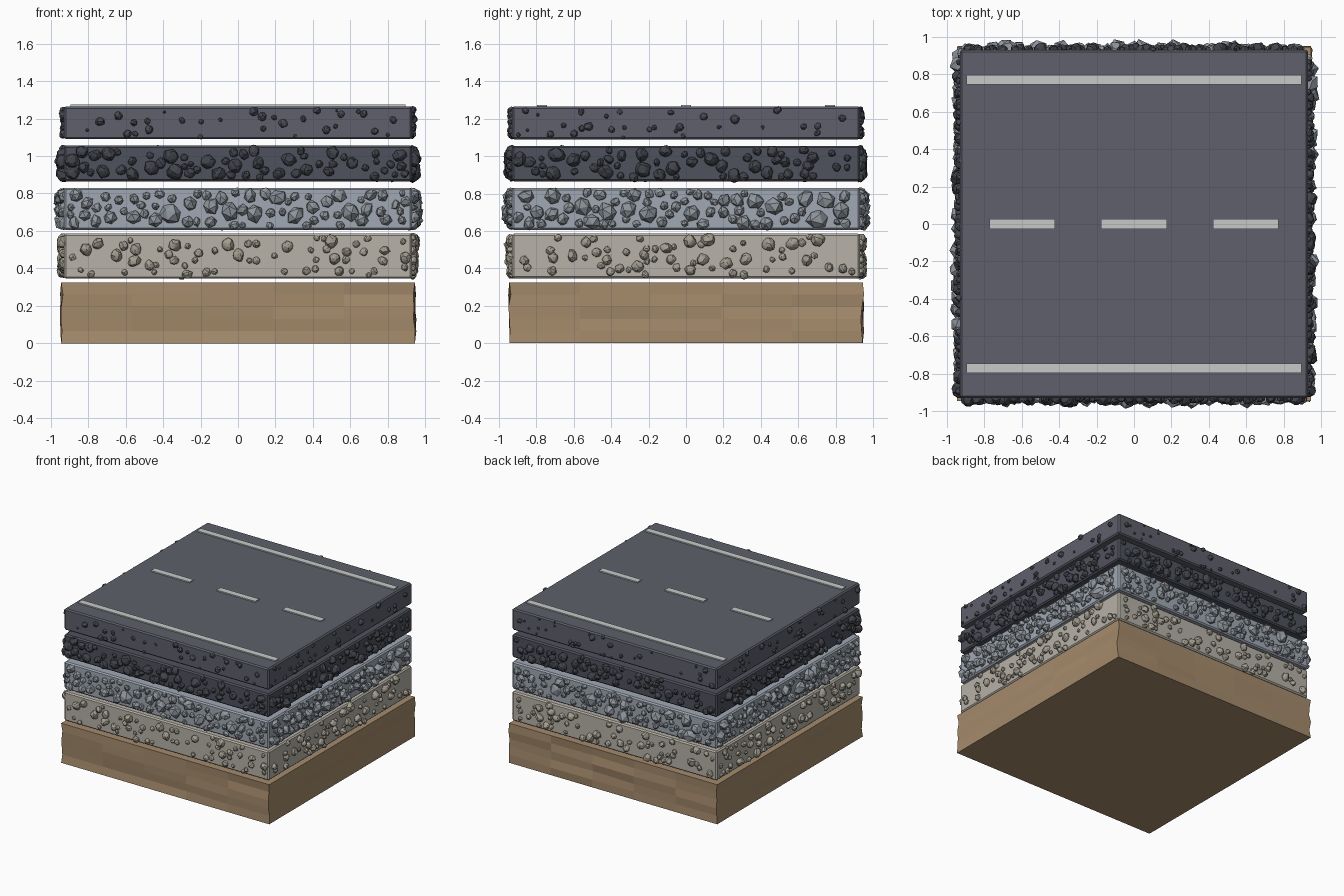
import bpy, bmesh, random
from math import pi
from mathutils import Vector, Matrix, Euler

random.seed(7)
default = bpy.data.objects.get("Cube")
if default:
    bpy.data.objects.remove(default, do_unlink=True)


def material(name, hex_code):
    """Flat colour from an sRGB hex code."""
    rgb = [int(hex_code[i:i + 2], 16) / 255 for i in (0, 2, 4)]
    lin = [c / 12.92 if c < 0.04 else ((c + 0.055) / 1.055) ** 2.4 for c in rgb]
    m = bpy.data.materials.new(name)
    m.use_nodes = True
    m.diffuse_color = (*lin, 1)
    m.node_tree.nodes["Principled BSDF"].inputs["Base Color"].default_value = (*lin, 1)
    return m


def finish(name, bm, mat):
    mesh = bpy.data.meshes.new(name)
    bm.to_mesh(mesh)
    bm.free()
    mesh.materials.append(mat)
    ob = bpy.data.objects.new(name, mesh)
    bpy.context.collection.objects.link(ob)
    return ob


def box(name, lo, hi, mat, bevel=0):
    lo, hi = Vector(lo), Vector(hi)
    bm = bmesh.new()
    bmesh.ops.create_cube(bm, size=1, matrix=Matrix.LocRotScale((lo + hi) / 2, None, hi - lo))
    if bevel:
        bmesh.ops.bevel(bm, geom=bm.edges[:], offset=bevel, segments=1, affect="EDGES")
    return finish(name, bm, mat)


def add_stone(bm, centre, radius, detail):
    """One angular pebble, squashed, turned and roughened."""
    turn = Euler([random.uniform(0, 2 * pi) for _ in range(3)])
    scale = [radius * random.uniform(0.8, 1.1) for _ in range(3)]
    made = bmesh.ops.create_icosphere(bm, subdivisions=detail, radius=1)
    for v in made["verts"]:
        v.co *= random.uniform(0.84, 1.1)
        v.co = Matrix.LocRotScale(centre, turn, scale) @ v.co


def stones(name, z0, z1, count, r_min, r_max, detail, mat):
    """Scatter pebbles half sunk into the four side faces of a slab."""
    bm = bmesh.new()
    for side in range(4):
        spin = Matrix.Rotation(side * pi / 2, 4, "Z")
        placed = []
        for _ in range(count * 8):
            if len(placed) == count:
                break
            r = r_min + (r_max - r_min) * random.random() ** 1.3
            p = Vector((random.uniform(-0.9, 0.9), -HALF - 0.1 * r,
                        random.uniform(z0 + 0.8 * r, z1 - 0.8 * r)))
            if all((p - q).length > 0.75 * (r + s) for q, s in placed):
                placed.append((p, r))
                add_stone(bm, spin @ p, r, detail)
    return finish(name, bm, mat)


HALF = 0.93

# Soil block with uneven, gridded sides
SOIL, SOIL_TOP = 0.945, 0.325
bm = bmesh.new()
bmesh.ops.create_cube(bm, size=2)
bmesh.ops.subdivide_edges(bm, edges=bm.edges[:], cuts=4, use_grid_fill=True)
for v in bm.verts:
    inner_row = abs(v.co.z) < 0.99
    on_x, on_y = abs(v.co.x) > 0.99, abs(v.co.y) > 0.99
    v.co = Vector((v.co.x * SOIL, v.co.y * SOIL, (v.co.z + 1) / 2 * SOIL_TOP))
    if inner_row and on_x:
        v.co.x += random.uniform(-0.011, 0.008) * (1 if v.co.x > 0 else -1)
    if inner_row and on_y:
        v.co.y += random.uniform(-0.011, 0.008) * (1 if v.co.y > 0 else -1)
finish("soil_block", bm, material("soil brown", "A58B6C"))

# Slabs with their embedded stones:
# name, bottom, top, slab colour, stone colour, count, radius range, detail
layers = [
    ("sub_base", 0.345, 0.585, "B7B2A8", "A39D8F", 58, 0.016, 0.038, 2),
    ("gravel", 0.605, 0.83, "A1A9B4", "8F969D", 85, 0.024, 0.062, 1),
    ("binder", 0.865, 1.055, "50525D", "42444C", 56, 0.018, 0.046, 2),
    ("asphalt", 1.09, 1.265, "5E606B", "484A53", 30, 0.009, 0.026, 2),
]
for name, z0, z1, slab_hex, stone_hex, count, r0, r1, detail in layers:
    box(name + "_slab", (-HALF, -HALF, z0), (HALF, HALF, z1),
        material(name + " slab", slab_hex), bevel=0.01)
    stones(name + "_stones", z0, z1, count, r0, r1, detail,
           material(name + " stone", stone_hex))

# Painted road markings
paint = material("road paint", "C6CAC9")
for side, y in (("left", 0.77), ("right", -0.77)):
    box("edge_line_" + side, (-0.895, y - 0.026, 1.265), (0.895, y + 0.026, 1.274), paint)
for i in range(3):
    x = (i - 1) * 0.597
    box(f"centre_dash_{i + 1}", (x - 0.175, -0.026, 1.265), (x + 0.175, 0.026, 1.274), paint)
